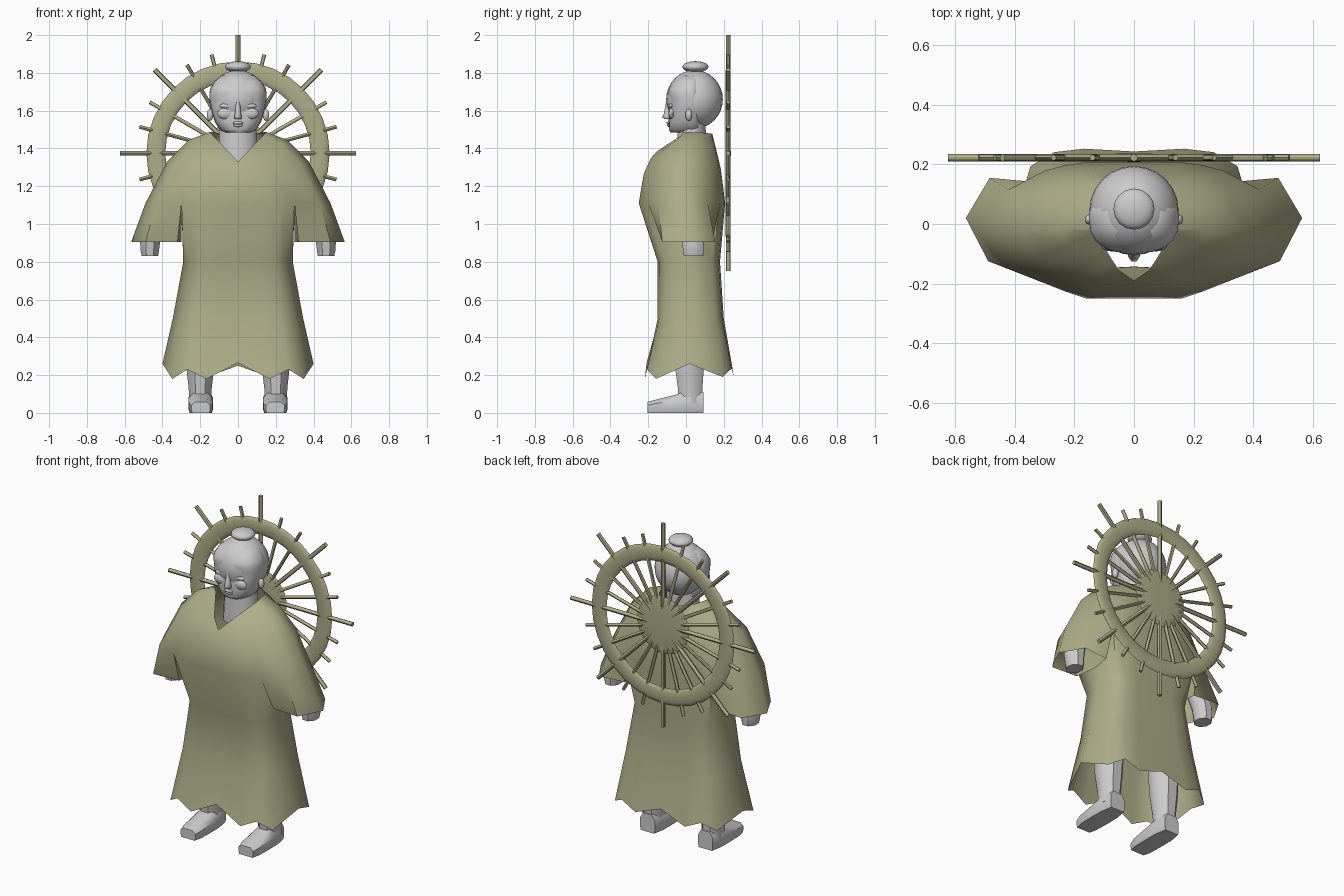
import bpy, bmesh, math
from mathutils import Matrix, Vector

if "Cube" in bpy.data.objects:
    bpy.data.objects.remove(bpy.data.objects["Cube"])

cloth = bpy.data.materials.new("olive_cloth")
cloth.diffuse_color = (0.42, 0.42, 0.25, 1)
cloth.use_nodes = True
cloth.node_tree.nodes["Principled BSDF"].inputs["Base Color"].default_value = cloth.diffuse_color


def finish(name, bm, mat=None, mirror=False, angle=45):
    bmesh.ops.recalc_face_normals(bm, faces=bm.faces)
    me = bpy.data.meshes.new(name)
    bm.to_mesh(me)
    bm.free()
    ob = bpy.data.objects.new(name, me)
    bpy.context.collection.objects.link(ob)
    if mat:
        me.materials.append(mat)
    bpy.ops.object.select_all(action='DESELECT')
    ob.select_set(True)
    bpy.context.view_layer.objects.active = ob
    bpy.ops.object.shade_smooth_by_angle(angle=math.radians(angle))
    if mirror:
        ob.modifiers.new("Mirror", 'MIRROR')
    return ob


def strip(bm, a, b, closed=False):
    n = len(a)
    for i in range(n if closed else n - 1):
        j = (i + 1) % n
        bm.faces.new((a[i], a[j], b[j], b[i]))


def loft(bm, rings, caps=True):
    rows = [[bm.verts.new(p) for p in r] for r in rings]
    for a, b in zip(rows, rows[1:]):
        strip(bm, a, b, True)
    if caps:
        bm.faces.new(rows[0])
        bm.faces.new(rows[-1])


def oval(cx, cy, z, rx, ry, n=8):
    return [(cx + rx * math.cos(2 * math.pi * (i + .5) / n),
             cy + ry * math.sin(2 * math.pi * (i + .5) / n), z) for i in range(n)]


def ball(bm, c, r, seg=16, rings=10):
    bmesh.ops.create_uvsphere(bm, u_segments=seg, v_segments=rings, radius=1,
                              matrix=Matrix.Translation(c) @ Matrix.Diagonal((*r, 1)))


# Robe: half outline templates, front centre to back centre
UPPER = [(0, -1), (.33, -1), (.47, -.9), (.61, -.78), (.88, -.55), (1, .05),
         (.86, .6), (.61, .88), (.47, .96), (.33, 1), (0, 1)]
SKIRT = [(0, -.96), (.42, -1), (.67, -.95), (.87, -.75), (1, 0), (.87, .75),
         (.67, .95), (.42, 1), (0, .96)]


def upper_ring(bm, rx, yf, yb, zf, zs, zb, lean):
    out = []
    for u, v in UPPER:
        z0 = zf if v < .05 else zb
        z = z0 + (zs - z0) * u
        y = (yf + yb) / 2 + v * (yb - yf) / 2
        if v < 0:
            y += lean * (z - zf)
        out.append(bm.verts.new((rx * u, y, z)))
    return out


def skirt_ring(bm, rx, yf, yb, zs):
    return [bm.verts.new((rx * u, (yf + yb) / 2 + v * (yb - yf) / 2, z))
            for (u, v), z in zip(SKIRT, zs)]


bm = bmesh.new()
tops = [upper_ring(bm, *a) for a in (
    (.15, -.19, .14, 1.33, 1.487, 1.47, .65),
    (.26, -.205, .155, 1.30, 1.445, 1.40, .4),
    (.375, -.228, .185, 1.24, 1.33, 1.27, .2),
    (.49, -.25, .207, 1.11, 1.11, 1.11, 0))]
for a, b in zip(tops, tops[1:]):
    strip(bm, a, b)
chest = tops[-1]
pit = bm.verts.new((.30, .01, 1.12))
# torso and skirt continue below the armpits
rows = [chest[:4] + [pit] + chest[7:]]
rows.append(skirt_ring(bm, .29, -.15, .18, [.8] * 9))
rows.append(skirt_ring(bm, .345, -.15, .20, [.5] * 9))
rows.append(skirt_ring(bm, .40, -.218, .253,
                       [.265, .18, .23, .18, .26, .19, .235, .19, .25]))
for a, b in zip(rows, rows[1:]):
    strip(bm, a, b)
# sleeve, open at the cuff
cuff = [bm.verts.new((x, y, .905)) for x, y in (
    (.32, -.115), (.49, -.125), (.565, .02), (.485, .155), (.32, .14), (.30, .02))]
strip(bm, chest[3:8] + [pit], cuff, True)
finish("robe", bm, cloth, mirror=True, angle=60)

# Wheel on the back: flattened ring, domed hub and 24 spokes
WC = Vector((0, .223, 1.375))
bm = bmesh.new()
N, M = 32, 12
rows = []
for i in range(N):
    a = 2 * math.pi * i / N
    row = []
    for j in range(M):
        b = 2 * math.pi * j / M
        r = .435 + .05 * math.cos(b)
        row.append(bm.verts.new(WC + Vector((r * math.cos(a), .013 * math.sin(b), r * math.sin(a)))))
    rows.append(row)
for i in range(N):
    strip(bm, rows[i], rows[(i + 1) % N], True)
finish("wheel_ring", bm, cloth, angle=60)

bm = bmesh.new()
ball(bm, WC, (.175, .014, .175), 32, 16)
finish("wheel_hub", bm, cloth, angle=60)

bm = bmesh.new()
for i in range(24):
    a = math.radians(15 * i)
    tip = .625 if i % 3 == 0 else .54
    rad = .0125 if i % 3 == 0 else .010
    d = Vector((math.cos(a), 0, math.sin(a)))
    mid = WC + d * (tip + .1) / 2
    bmesh.ops.create_cone(bm, cap_ends=True, segments=8, radius1=rad, radius2=rad, depth=tip - .1,
                          matrix=Matrix.Translation(mid) @ d.to_track_quat('Z', 'Y').to_matrix().to_4x4())
finish("wheel_spokes", bm, cloth)

# Head: skull, bun and neck
bm = bmesh.new()
ball(bm, (0, .045, 1.66), (.15, .15, .155), 24, 16)
finish("skull", bm, angle=60)
bm = bmesh.new()
ball(bm, (0, .05, 1.832), (.069, .069, .03))
finish("hair_bun", bm, angle=60)
bm = bmesh.new()
loft(bm, [oval(0, .03, z, rx, ry, 12) for z, rx, ry in
          ((1.31, .11, .085), (1.43, .105, .08), (1.55, .10, .075))])
finish("neck", bm)

# Face: stacked rounded sections with a flat front
bm = bmesh.new()
rings = []
for z, rx, yf in ((1.485, .07, -.082), (1.50, .098, -.09), (1.54, .122, -.092), (1.585, .138, -.092),
                  (1.63, .148, -.088), (1.66, .152, -.088), (1.695, .152, -.098), (1.72, .146, -.09),
                  (1.755, .125, -.065), (1.785, .09, -.03)):
    ring = []
    for i in range(20):
        a = 2 * math.pi * i / 20
        c, s = math.cos(a), math.sin(a)
        sx = math.copysign(abs(c) ** .75, c)
        sy = math.copysign(abs(s) ** .75, s)
        ring.append((rx * sx, .03 + sy * (.03 - yf if s < 0 else .05), z))
    rings.append(ring)
loft(bm, rings)
finish("face", bm, angle=60)

bm = bmesh.new()
# bridge and tip of the nose, lips
loft(bm, [oval(0, y, z, rx, ry) for z, rx, ry, y in
          ((1.555, .018, .02, -.095), (1.565, .022, .034, -.095), (1.585, .017, .026, -.093),
           (1.67, .010, .012, -.090))])
ball(bm, (0, -.091, 1.535), (.028, .013, .008), 12, 8)
ball(bm, (0, -.089, 1.522), (.024, .012, .008), 12, 8)
finish("nose_and_lips", bm, angle=60)

bm = bmesh.new()
ball(bm, (.058, -.078, 1.625), (.042, .014, .014), 12, 8)
ball(bm, (.066, -.075, 1.585), (.045, .018, .03), 12, 8)
finish("eyelid_and_cheek", bm, mirror=True, angle=60)

bm = bmesh.new()
ball(bm, (.148, .015, 1.578), (.018, .018, .032), 10, 8)
finish("ear", bm, mirror=True, angle=60)

# Hands in the sleeves
bm = bmesh.new()
loft(bm, [oval(x, y, z, rx, ry) for x, y, z, rx, ry in
          ((.466, .04, .83, .047, .055), (.467, .04, .86, .053, .06),
           (.465, .035, .915, .058, .062), (.44, .02, 1.02, .06, .065))])
finish("hand", bm, mirror=True)

# Legs and feet
bm = bmesh.new()
loft(bm, [oval(.20, y, z, rx, ry) for y, z, rx, ry in
          ((.025, .05, .064, .068), (.022, .13, .066, .07),
           (.018, .26, .082, .085), (.015, .45, .09, .095))])
finish("leg", bm, mirror=True)

bm = bmesh.new()
rings = []
for y, h, w in ((-.205, .058, .05), (-.16, .07, .062), (-.06, .095, .065), (.02, .12, .064), (.093, .11, .05)):
    rings.append([(.197 + sx * w, y, z) for sx, z in
                  ((-.9, .0), (.9, .0), (1, .02), (1, h * .7), (.6, h), (-.6, h), (-1, h * .7), (-1, .02))])
loft(bm, rings)
finish("foot", bm, mirror=True)
